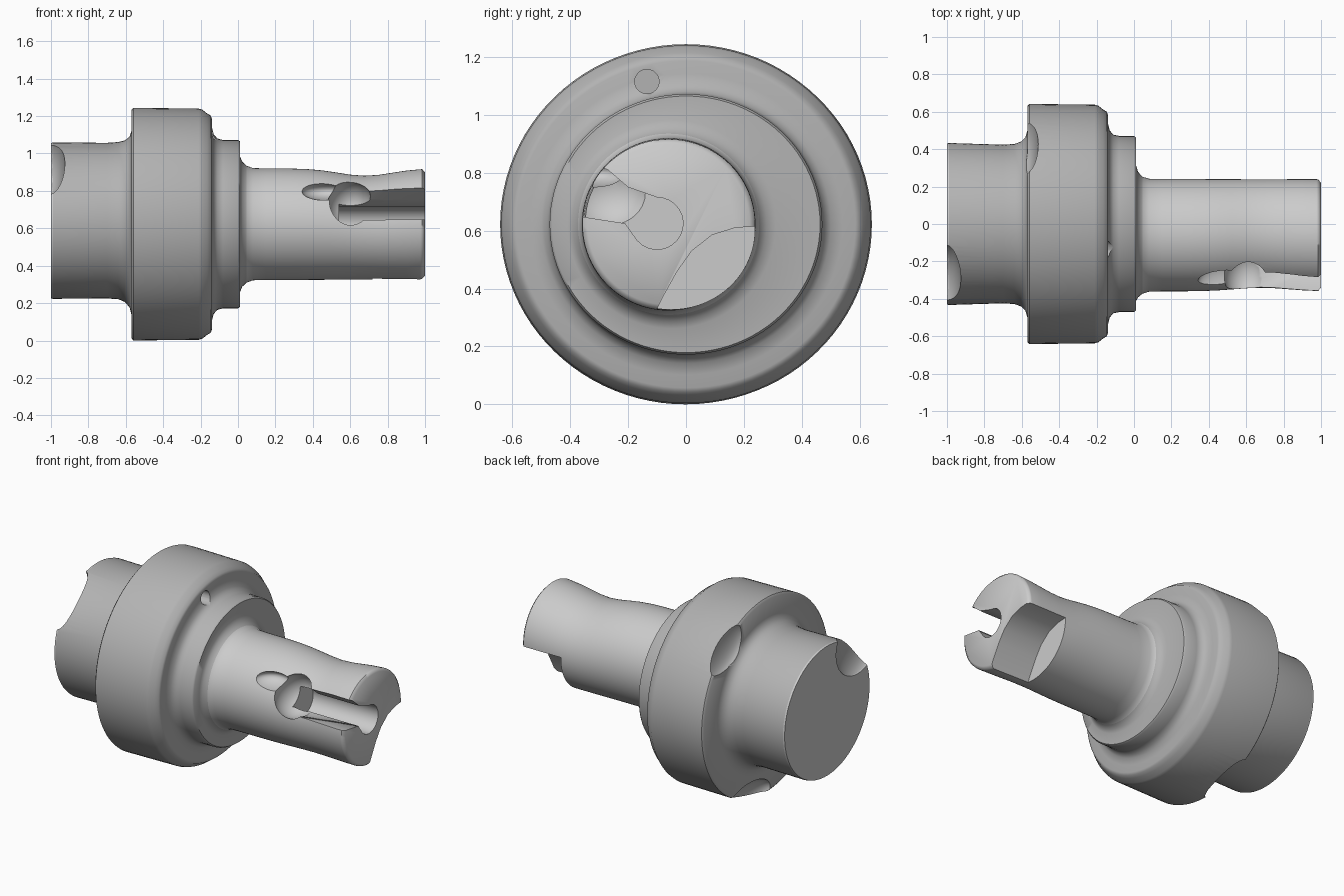
import bpy, bmesh, math
from mathutils import Matrix

if "Cube" in bpy.data.objects:
    bpy.data.objects.remove(bpy.data.objects["Cube"])

CZ = 0.622


def finish(bm, name):
    bmesh.ops.recalc_face_normals(bm, faces=bm.faces[:])
    me = bpy.data.meshes.new(name)
    bm.to_mesh(me)
    bm.free()
    ob = bpy.data.objects.new(name, me)
    bpy.context.collection.objects.link(ob)
    return ob


def loft(name, rings, n=96):
    """Closed loft along x; each ring is (x, centre y, centre z, radius y, radius z)."""
    bm = bmesh.new()
    loops = []
    for x, cy, cz, ry, rz in rings:
        loops.append([bm.verts.new((x, cy + ry * math.cos(2 * math.pi * i / n),
                                    cz + rz * math.sin(2 * math.pi * i / n)))
                      for i in range(n)])
    for a, b in zip(loops, loops[1:]):
        for i in range(n):
            j = (i + 1) % n
            bm.faces.new((a[i], a[j], b[j], b[i]))
    bm.faces.new(loops[0])
    bm.faces.new(loops[-1])
    return finish(bm, name)


def prism(name, pts, x0, x1):
    """Prism along x from a y-z outline."""
    bm = bmesh.new()
    a = [bm.verts.new((x0, y, z)) for y, z in pts]
    b = [bm.verts.new((x1, y, z)) for y, z in pts]
    n = len(pts)
    for i in range(n):
        j = (i + 1) % n
        bm.faces.new((a[i], a[j], b[j], b[i]))
    bm.faces.new(a)
    bm.faces.new(b)
    return finish(bm, name)


def ellipsoid(name, loc, radii):
    bm = bmesh.new()
    m = Matrix.Translation(loc) @ Matrix.Diagonal((*radii, 1))
    bmesh.ops.create_icosphere(bm, subdivisions=4, radius=1, matrix=m)
    return finish(bm, name)


def cut(ob, cutter):
    cutter.hide_render = True
    bpy.ops.object.select_all(action='DESELECT')
    bpy.context.view_layer.objects.active = ob
    ob.select_set(True)
    mod = ob.modifiers.new("cut", 'BOOLEAN')
    mod.operation = 'DIFFERENCE'
    mod.solver = 'EXACT'
    mod.object = cutter
    bpy.ops.object.modifier_apply(modifier=mod.name)
    bpy.data.objects.remove(cutter, do_unlink=True)


def grey(name, v):
    m = bpy.data.materials.new(name)
    m.diffuse_color = (v, v, v, 1)
    m.use_nodes = True
    m.node_tree.nodes["Principled BSDF"].inputs["Base Color"].default_value = m.diffuse_color
    return m


# Turned body: hub, flange and collar with fillets (x, radius y, radius z, centre z)
body = [
    (-1.0, 0.43, 0.415, 0.641), (-0.99, 0.433, 0.418, 0.641),
    (-0.7, 0.424, 0.416, 0.641), (-0.64, 0.428, 0.42, 0.641),
    (-0.605, 0.44, 0.432, 0.638), (-0.58, 0.465, 0.456, 0.634),
    (-0.57, 0.50, 0.49, 0.63), (-0.57, 0.63, 0.61, CZ), (-0.56, 0.642, 0.622, CZ),
    (-0.21, 0.638, 0.618, CZ), (-0.19, 0.632, 0.612, CZ), (-0.165, 0.612, 0.592, CZ),
    (-0.145, 0.60, 0.58, CZ), (-0.14, 0.585, 0.565, CZ), (-0.14, 0.54, 0.52, CZ),
    (-0.13, 0.50, 0.48, CZ), (-0.11, 0.477, 0.458, CZ), (-0.08, 0.471, 0.45, CZ),
    (0.0, 0.471, 0.45, CZ), (0.01, 0.463, 0.443, CZ),
]
rings = [(x, 0, cz, ry, rz) for x, ry, rz, cz in body]

# Offset shaft, gently waisted towards the end
rings += [(0.012, -0.05, CZ, 0.36, 0.36), (0.022, -0.057, CZ, 0.335, 0.335),
          (0.045, -0.06, CZ, 0.313, 0.313), (0.08, -0.06, CZ, 0.302, 0.300)]
for k in range(12):
    x = 0.15 + k * 0.075
    dip = math.exp(-((x - 0.68) / 0.2) ** 2)
    rings.append((x, -0.06 + 0.009 * dip, CZ - 0.018 * dip,
                  0.300 - 0.010 * dip, 0.298 - 0.021 * dip))
rings += [(0.985, -0.06, CZ, 0.298, 0.294), (1.0, -0.06, CZ, 0.28, 0.278)]
spindle = loft("flanged_spindle", rings)

# Keyway slot in the shaft tip, round at the bottom and open to the front
arc = [(-0.10 + 0.09 * math.cos(a), 0.625 + 0.09 * math.sin(a))
       for a in [math.radians(-140 + 230 * i / 16) for i in range(17)]]
slot = arc + [(-0.20, 0.75), (-0.27, 0.81), (-0.50, 0.90), (-0.50, 0.67), (-0.21, 0.625)]
cut(spindle, prism("slot_cutter", slot, 0.54, 1.1))

# Broken-out inner end of the slot
cut(spindle, ellipsoid("slot_end_cutter", (0.60, -0.27, 0.73), (0.12, 0.15, 0.13)))
cut(spindle, ellipsoid("slot_chip_cutter", (0.46, -0.32, 0.80), (0.12, 0.11, 0.05)))

# Hollow in the lower rear of the shaft tip
hollow = [(-0.13, 0.27), (-0.08, 0.37), (-0.03, 0.46), (0.02, 0.53),
          (0.09, 0.585), (0.17, 0.61), (0.32, 0.62), (0.32, 0.27)]
cut(spindle, prism("hollow_cutter", hollow, 0.72, 1.1))

# Locating hole in the flange face
hole = [(-0.135 + 0.042 * math.cos(i * math.pi / 12), 1.115 + 0.042 * math.sin(i * math.pi / 12))
        for i in range(24)]
cut(spindle, prism("hole_cutter", hole, -0.30, 0.0))

# Worn edges on the hub and the back of the flange
for loc, radii in [((-1.01, -0.31, 0.96), (0.085, 0.22, 0.20)),
                   ((-0.58, 0.46, 1.11), (0.07, 0.21, 0.17)),
                   ((-0.58, 0.18, 0.03), (0.08, 0.22, 0.10))]:
    cut(spindle, ellipsoid("wear_cutter", loc, radii))

# Worn steel tones: plain ends, mid grey shaft, darker body
me = spindle.data
me.materials.clear()
for m in (grey("plain_steel", 0.8), grey("shaft_steel", 0.62), grey("body_steel", 0.45)):
    me.materials.append(m)
for p in me.polygons:
    x = p.center.x
    end = x < -0.995 or x > 0.995
    p.material_index = 0 if end else (1 if x > 0.05 else 2)

bpy.ops.object.shade_smooth_by_angle(angle=math.radians(50))
